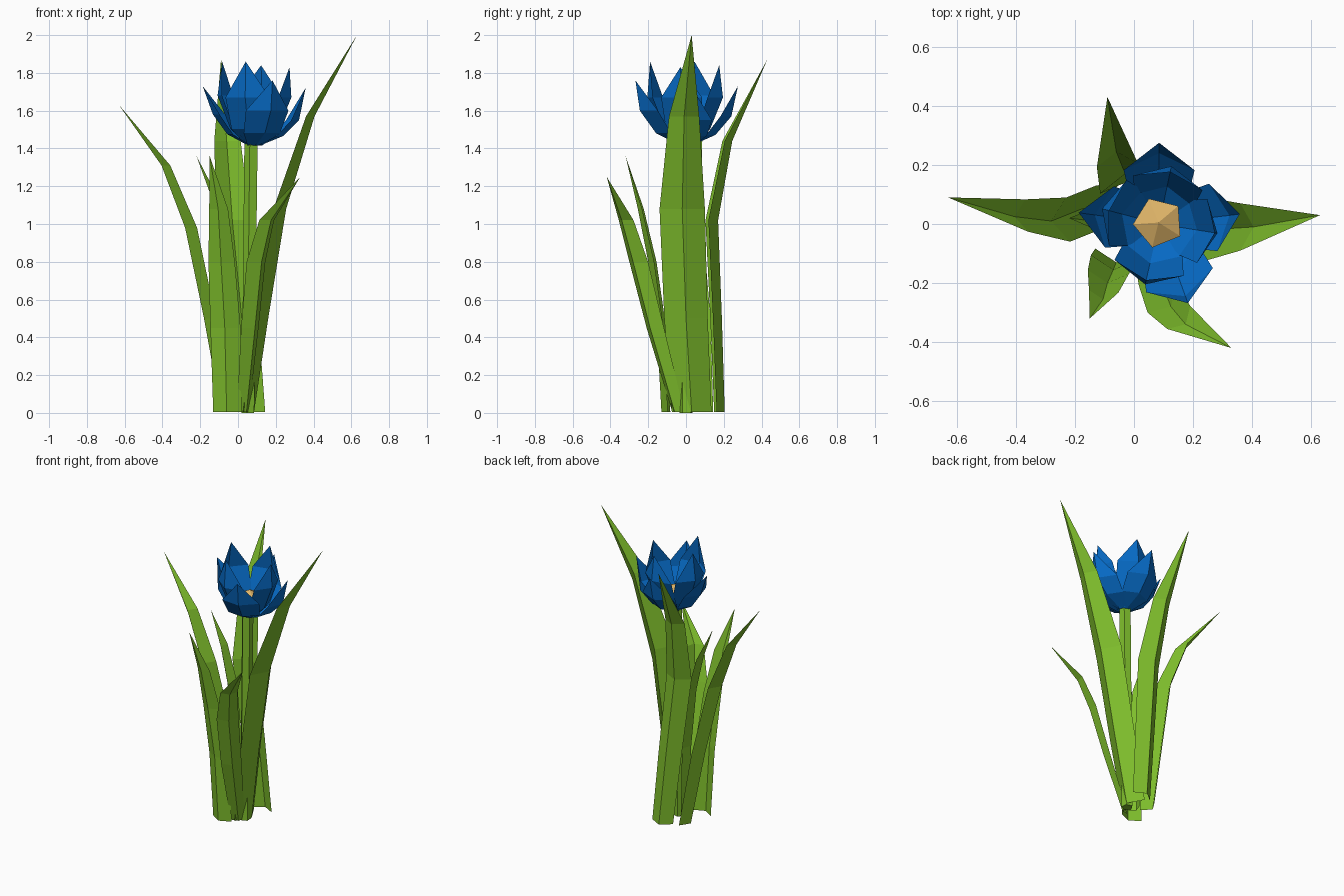
import bpy, bmesh, math
from mathutils import Vector

if "Cube" in bpy.data.objects:
    bpy.data.objects.remove(bpy.data.objects["Cube"])


def material(name, rgb):
    m = bpy.data.materials.new(name)
    m.diffuse_color = (*rgb, 1)
    m.use_nodes = True
    m.node_tree.nodes["Principled BSDF"].inputs["Base Color"].default_value = m.diffuse_color
    return m


GREEN = material("leaf green", (0.21, 0.515, 0.025))
BLUE = material("petal blue", (0.002, 0.145, 0.56))
YELLOW = material("pistil yellow", (0.74, 0.46, 0.14))


def finish(name, bm, mat):
    mesh = bpy.data.meshes.new(name)
    bm.to_mesh(mesh)
    bm.free()
    mesh.materials.append(mat)
    ob = bpy.data.objects.new(name, mesh)
    bpy.context.collection.objects.link(ob)
    return ob


def blade(name, rows, facing, fold, mat):
    """Folded sheet: rows are keel x, y, z, width; the last row is the pointed tip."""
    a = math.radians(facing)
    out = Vector((math.cos(a), math.sin(a), 0))
    side = Vector((-out.y, out.x, 0))
    bm = bmesh.new()
    strips = []
    for x, y, z, w in rows[:-1]:
        keel = Vector((x, y, z))
        inner = keel - out * w * fold
        strips.append([bm.verts.new(p) for p in
                       (inner - side * w / 2, keel, inner + side * w / 2)])
    tip = bm.verts.new(rows[-1][:3])
    for lo, hi in zip(strips, strips[1:]):
        for i in (0, 1):
            bm.faces.new((lo[i], lo[i + 1], hi[i + 1], hi[i]))
    for i in (0, 1):
        bm.faces.new((strips[-1][i], strips[-1][i + 1], tip))
    return finish(name, bm, mat)


# Leaves: facing angle, fold depth, keel rows
leaves = {
    "right_leaf": (0, 0.28, [(0.085, 0.03, 0.005, 0.21), (0.16, 0.0, 0.5, 0.23),
                             (0.255, -0.02, 1.08, 0.24), (0.405, -0.01, 1.57, 0.16),
                             (0.63, 0.03, 2.0, 0)]),
    "left_leaf": (185, 0.38, [(-0.09, 0.075, 0.005, 0.13), (-0.18, 0.05, 0.5, 0.15),
                              (-0.28, 0.01, 0.98, 0.15), (-0.405, 0.025, 1.31, 0.11),
                              (-0.63, 0.09, 1.63, 0)]),
    "back_leaf": (95, 0.33, [(0.065, 0.205, 0.005, 0.15), (0.02, 0.19, 0.5, 0.165),
                             (-0.03, 0.17, 1.02, 0.18), (-0.06, 0.245, 1.44, 0.14),
                             (-0.09, 0.43, 1.87, 0)]),
    "front_right_leaf": (-45, 0.3, [(0.045, -0.06, 0.005, 0.09), (0.09, -0.19, 0.45, 0.13),
                                    (0.125, -0.28, 0.8, 0.14), (0.175, -0.34, 1.02, 0.11),
                                    (0.33, -0.42, 1.25, 0)]),
    "front_left_leaf": (-95, 0.27, [(-0.06, -0.13, 0.005, 0.15), (-0.07, -0.155, 0.45, 0.16),
                                    (-0.09, -0.20, 0.8, 0.14), (-0.105, -0.255, 1.08, 0.10),
                                    (-0.15, -0.32, 1.36, 0)]),
    "inner_leaf": (190, 0.3, [(-0.02, 0.0, 0.005, 0.10), (-0.04, 0.0, 0.5, 0.12),
                              (-0.08, 0.0, 0.9, 0.12), (-0.14, 0.01, 1.14, 0.09),
                              (-0.22, 0.02, 1.36, 0)]),
}
for name, (facing, fold, rows) in leaves.items():
    blade(name, rows, facing, fold, GREEN)


# Five-sided prism or cone between two points
def spike(name, a, b, r1, r2, mat):
    bm = bmesh.new()
    rings = []
    for c, r in ((a, r1), (b, r2)):
        rings.append([bm.verts.new((c[0] + r * math.cos(t), c[1] + r * math.sin(t), c[2]))
                      for t in (math.radians(72 * i + 40) for i in range(5))])
    for i in range(5):
        j = (i + 1) % 5
        bm.faces.new((rings[0][i], rings[0][j], rings[1][j], rings[1][i]))
    bm.faces.new(rings[0][::-1])
    bm.faces.new(rings[1])
    bmesh.ops.remove_doubles(bm, verts=bm.verts, dist=0.0005)
    return finish(name, bm, mat)


spike("stem", (0.055, 0, 0.0), (0.072, 0, 1.46), 0.036, 0.038, GREEN)
spike("pistil_base", (0.083, 0.005, 1.44), (0.083, 0.005, 1.55), 0.03, 0.087, YELLOW)
spike("pistil_tip", (0.083, 0.005, 1.55), (0.083, 0.005, 1.59), 0.087, 0.0, YELLOW)

# Petals: angle, tip radius, tip height, belly radius, belly height, width
petals = [(90, 0.275, 1.73, 0.24, 1.57, 0.24), (7, 0.275, 1.72, 0.24, 1.55, 0.23),
          (172, 0.275, 1.73, 0.22, 1.58, 0.21), (290, 0.285, 1.76, 0.26, 1.60, 0.24),
          (-9, 0.19, 1.83, 0.20, 1.67, 0.22), (257, 0.195, 1.86, 0.21, 1.67, 0.24),
          (165, 0.175, 1.86, 0.20, 1.68, 0.23), (78, 0.18, 1.84, 0.20, 1.67, 0.24)]
cx, cy = 0.085, 0.0
for n, (ang, rt, zt, rb, zb, w) in enumerate(petals):
    c, s = math.cos(math.radians(ang)), math.sin(math.radians(ang))
    profile = [(0.03, 1.415, 0.08), (rb * 0.65, 1.475 + (zb - 1.58) * 0.3, w * 0.85),
               (rb, zb, w), (rt, zt, 0)]
    blade(f"petal_{n + 1}", [(cx + r * c, cy + r * s, z, pw) for r, z, pw in profile],
          ang, 0.24, BLUE)
